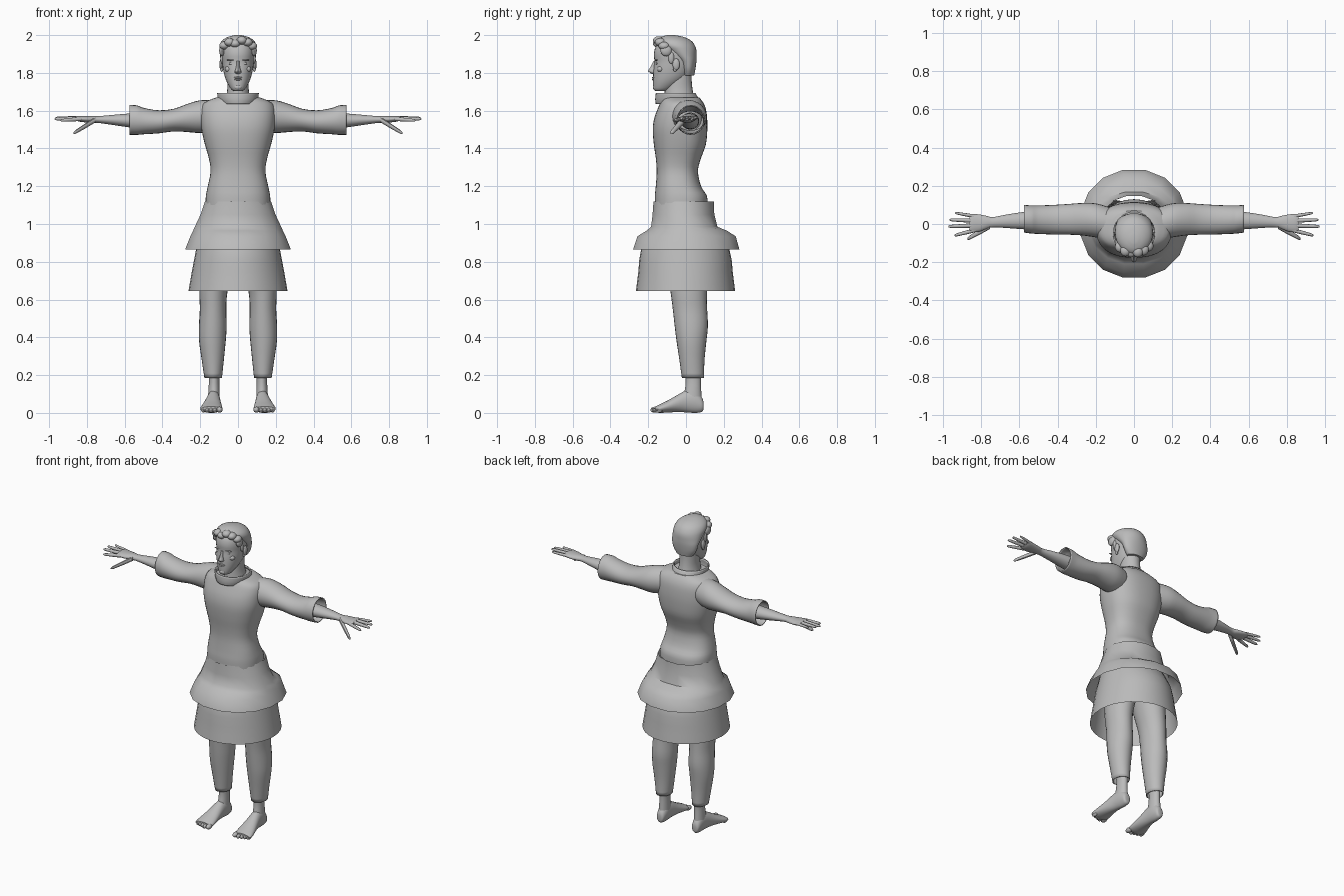
import bpy, bmesh, math
from mathutils import Vector

grey = bpy.data.materials.new("plain grey")
grey.diffuse_color = (0.5, 0.5, 0.5, 1)


def finish(bm, name, mirror=False, thick=0, angle=40):
    """Turn a bmesh into a named, shaded object."""
    bmesh.ops.recalc_face_normals(bm, faces=bm.faces[:])
    me = bpy.data.meshes.new(name)
    bm.to_mesh(me)
    bm.free()
    me.materials.append(grey)
    ob = bpy.data.objects.new(name, me)
    bpy.context.collection.objects.link(ob)
    bpy.ops.object.select_all(action='DESELECT')
    ob.select_set(True)
    bpy.context.view_layer.objects.active = ob
    bpy.ops.object.shade_smooth_by_angle(angle=math.radians(angle))
    if thick:
        m = ob.modifiers.new("thickness", 'SOLIDIFY')
        m.thickness = thick
    if mirror:
        m = ob.modifiers.new("other side", 'MIRROR')
        m.use_clip = False
    return ob


def refine(rows, steps):
    """Smoothly interpolate cross-sections."""
    out = []
    for i in range(len(rows) - 1):
        p = [Vector(rows[max(0, min(len(rows) - 1, k))]) for k in (i - 1, i, i + 1, i + 2)]
        for s in range(steps):
            t = s / steps
            out.append(0.5 * (2 * p[1] + (p[2] - p[0]) * t
                              + (2 * p[0] - 5 * p[1] + 4 * p[2] - p[3]) * t * t
                              + (3 * p[1] - p[0] - 3 * p[2] + p[3]) * t ** 3))
    return out + [Vector(rows[-1])]


def loft(name, axis, rows, n=24, steps=3, power=2.0, caps=True, turn=0.0, **kw):
    """Rows are (position, a min, a max, b min, b max) along the axis."""
    bm = bmesh.new()
    rings = []
    for t, a0, a1, b0, b1 in refine([[float(v) for v in r] for r in rows], steps):
        ring = []
        for i in range(n):
            w = math.tau * (i + turn) / n
            c, s = math.cos(w), math.sin(w)
            a = (a0 + a1) / 2 + (a1 - a0) / 2 * math.copysign(abs(c) ** (2 / power), c)
            b = (b0 + b1) / 2 + (b1 - b0) / 2 * math.copysign(abs(s) ** (2 / power), s)
            co = {'x': (t, a, b), 'y': (a, t, b), 'z': (a, b, t)}[axis]
            ring.append(bm.verts.new(co))
        rings.append(ring)
    for r, q in zip(rings, rings[1:]):
        for i in range(n):
            j = (i + 1) % n
            bm.faces.new((r[i], r[j], q[j], q[i]))
    if caps:
        bm.faces.new(rings[0])
        bm.faces.new(rings[-1])
    return finish(bm, name, **kw)


def sym(rows):
    """(z, half width, y min, y max) to a full loft row."""
    return [(z, -w, w, y0, y1) for z, w, y0, y1 in rows]


def blobs(name, items, mirror=False):
    """Ellipsoids given as (centre, radii)."""
    bm = bmesh.new()
    for c, r in items:
        vs = bmesh.ops.create_uvsphere(bm, u_segments=14, v_segments=9, radius=1)['verts']
        for v in vs:
            v.co = Vector(c) + Vector([v.co[k] * r[k] for k in range(3)])
    return finish(bm, name, mirror=mirror)


# Upper body
loft("torso", 'z', sym([
    (1.10, .172, -.165, .115), (1.15, .170, -.165, .11), (1.20, .160, -.160, .08),
    (1.28, .145, -.155, .063), (1.35, .155, -.160, .08), (1.42, .175, -.170, .105),
    (1.50, .193, -.176, .113), (1.56, .198, -.168, .112), (1.61, .195, -.150, .105),
    (1.645, .175, -.135, .09), (1.67, .115, -.125, .07)]), n=40, power=2.4)
loft("collar", 'z', sym([(1.635, .100, -.160, .085), (1.66, .108, -.163, .07),
                         (1.693, .110, -.160, .05)]),
     n=32, caps=False, thick=.008)

# Arms
loft("sleeve", 'x', [
    (.12, -.085, .085, 1.49, 1.655), (.20, -.07, .108, 1.482, 1.655),
    (.27, -.06, .11, 1.487, 1.635), (.34, -.056, .105, 1.490, 1.61),
    (.42, -.055, .10, 1.480, 1.602), (.50, -.052, .097, 1.475, 1.615),
    (.535, -.05, .097, 1.472, 1.628), (.575, -.045, .10, 1.472, 1.63)],
    caps=False, thick=.006, mirror=True)
loft("forearm", 'x', [
    (.42, -.025, .07, 1.50, 1.59), (.52, -.03, .068, 1.505, 1.587),
    (.60, -.026, .06, 1.515, 1.583), (.68, -.02, .047, 1.527, 1.576),
    (.74, -.018, .036, 1.535, 1.571), (.77, -.025, .042, 1.535, 1.572),
    (.81, -.04, .050, 1.538, 1.572), (.845, -.042, .053, 1.543, 1.572),
    (.86, -.037, .049, 1.55, 1.568)], mirror=True)


def finger(name, start, end, r):
    s, e = Vector(start), Vector(end)
    rows = []
    for t, k in ((0, 1), (.35, 1.0), (.7, .85), (.92, .7), (1, .25)):
        p = s.lerp(e, t)
        rows.append((p.x, p.y - r * k, p.y + r * k, p.z - r * k, p.z + r * k))
    loft(name, 'x', rows, n=10, steps=2, mirror=True)


finger("index_finger", (.83, -.032, 1.556), (.94, -.060, 1.548), .0105)
finger("middle_finger", (.83, -.008, 1.560), (.972, -.013, 1.556), .011)
finger("ring_finger", (.83, .017, 1.560), (.966, .022, 1.562), .0105)
finger("little_finger", (.83, .040, 1.558), (.937, .058, 1.564), .009)
finger("thumb", (.755, -.012, 1.552), (.872, -.078, 1.480), .0145)

# Neck and head
loft("neck", 'z', sym([(1.60, .085, -.12, .06), (1.66, .066, -.115, .045),
                       (1.71, .057, -.112, .035), (1.76, .056, -.105, .03),
                       (1.82, .056, -.09, .03)]))
loft("head", 'z', sym([
    (1.703, .020, -.158, -.105), (1.713, .036, -.171, -.08), (1.745, .056, -.174, -.03),
    (1.78, .070, -.174, .01), (1.82, .079, -.172, .033), (1.86, .084, -.167, .045),
    (1.90, .087, -.170, .045), (1.94, .083, -.160, .037), (1.97, .062, -.135, .01),
    (1.985, .025, -.10, -.03)]), n=32, power=2.15)
loft("nose", 'z', [(1.795, -.009, .009, -.182, -.15), (1.802, -.017, .017, -.192, -.15),
                   (1.811, -.016, .016, -.201, -.15), (1.83, -.010, .010, -.189, -.15),
                   (1.862, -.008, .008, -.173, -.15)], n=12)
blobs("lips", [((0, -.172, 1.775), (.024, .008, .005)), ((0, -.171, 1.765), (.020, .009, .005))])
blobs("chin", [((0, -.164, 1.724), (.022, .012, .014))])
blobs("brow", [((.036, -.157, 1.868), (.025, .009, .004))], mirror=True)
blobs("eye", [((.034, -.153, 1.849), (.015, .008, .0065))], mirror=True)
blobs("cheek", [((.047, -.136, 1.82), (.023, .018, .017))], mirror=True)
blobs("ear", [((.089, -.052, 1.845), (.010, .019, .031)),
              ((.086, -.058, 1.818), (.008, .010, .012))], mirror=True)

# Hair: fitted cap with swept locks along the hairline
loft("hair_cap", 'z', sym([
    (1.785, .058, -.02, .043), (1.82, .080, -.025, .050), (1.86, .090, -.04, .055),
    (1.89, .095, -.075, .056), (1.92, .098, -.115, .055), (1.945, .098, -.150, .047),
    (1.97, .085, -.157, .028), (1.99, .055, -.135, -.01), (2.0, .018, -.10, -.06)]), n=32)
blobs("hair_side_lock", [((.085, -.105, 1.918), (.015, .030, .030)),
                         ((.084, -.078, 1.88), (.010, .016, .032))], mirror=True)
blobs("hair_front_locks", [((x, y, z), (.028, .030, .022)) for x, y, z in (
    (-.072, -.120, 1.945), (-.045, -.140, 1.962), (-.015, -.145, 1.955),
    (.020, -.145, 1.972), (.050, -.135, 1.962), (.074, -.115, 1.942))])

# Layered skirts, open at both ends
loft("upper_skirt", 'z', sym([
    (1.12, .178, -.175, .150), (1.05, .202, -.180, .153), (.985, .233, -.188, .170),
    (.965, .242, -.212, .220), (.935, .257, -.262, .268), (.865, .285, -.285, .288)]),
    n=16, steps=1, power=2.1, caps=False, turn=.5)
loft("lower_skirt", 'z', sym([
    (1.00, .195, -.178, .15), (.865, .222, -.238, .23), (.75, .244, -.252, .247),
    (.645, .262, -.265, .26)]), n=32, steps=2, caps=False)
loft("hips", 'z', sym([(1.11, .165, -.155, .10), (1.02, .170, -.150, .12),
                       (.93, .175, -.135, .13), (.87, .150, -.10, .11),
                       (.845, .08, -.05, .06)]))

# Trousers and bare feet
loft("trouser_leg", 'z', [
    (.95, .005, .178, -.125, .125), (.85, .01, .192, -.115, .125),
    (.75, .03, .202, -.10, .115), (.64, .056, .205, -.082, .11),
    (.55, .062, .202, -.07, .112), (.46, .060, .207, -.06, .116),
    (.38, .065, .206, -.05, .108), (.28, .075, .192, -.035, .098),
    (.185, .085, .178, -.022, .095)], caps=False, mirror=True, thick=.005)
loft("ankle", 'z', [(.26, .095, .16, -.005, .085), (.18, .099, .154, -.002, .08),
                    (.13, .098, .156, -.005, .08), (.06, .096, .16, -.02, .084)], mirror=True)
loft("foot", 'y', [
    (.093, .113, .142, .02, .055), (.085, .103, .153, .006, .08), (.05, .096, .160, .0, .12),
    (.0, .094, .166, .003, .118), (-.05, .09, .178, .004, .092), (-.10, .085, .192, .002, .064),
    (-.14, .083, .200, .0, .045), (-.162, .09, .196, .006, .034)], mirror=True)
blobs("toes", [((.097, -.163, .017), (.016, .025, .016))]
      + [((.122 + .0205 * i, -.166 + .007 * i, .014), (.0105, .022, .013)) for i in range(4)],
      mirror=True)
